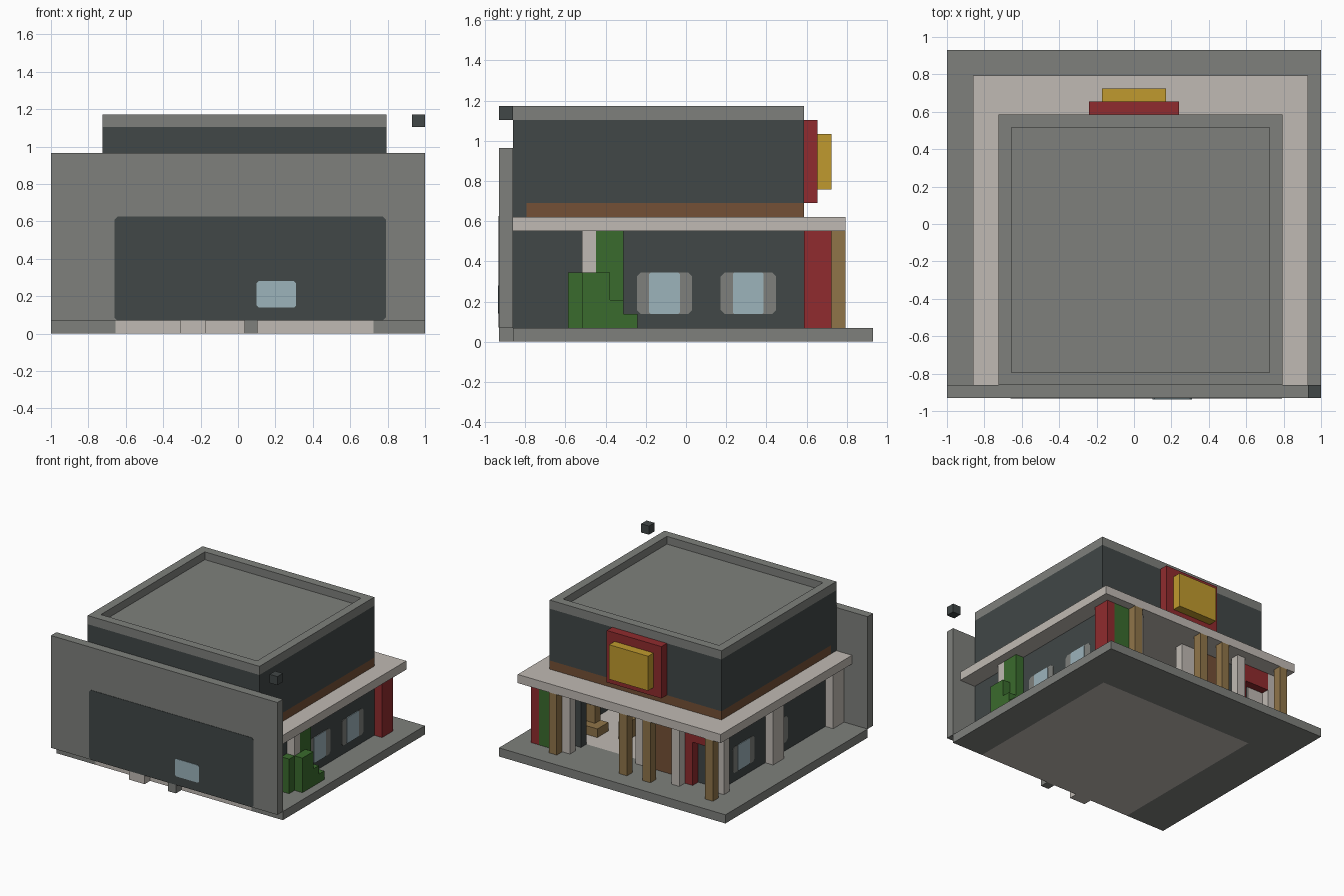
import bpy, bmesh
from mathutils import Vector

if "Cube" in bpy.data.objects:
    bpy.data.objects.remove(bpy.data.objects["Cube"])

U = 2 / 29                                   # one building block
ORIGIN = Vector((-1, -13.5 * U, 0))


def material(name, code):
    def linear(text):
        c = int(text, 16) / 255
        return c / 12.92 if c < 0.04045 else ((c + 0.055) / 1.055) ** 2.4
    color = [linear(code[i:i + 2]) for i in (0, 2, 4)] + [1]
    m = bpy.data.materials.new(name)
    m.use_nodes = True
    m.diffuse_color = color
    m.node_tree.nodes["Principled BSDF"].inputs["Base Color"].default_value = color
    return m


grey = material("concrete grey", "7e807c")
dark = material("charcoal wall", "414747")
light = material("pale stone", "c0bab3")
red = material("deep red", "902b2e")
green = material("leaf green", "3a6b2d")
wood = material("post wood", "907549")
brown = material("dark brown", "745036")
yellow = material("golden yellow", "c09a2e")
blue = material("glass blue", "9cb3bb")


def finish(name, bm, mat):
    bmesh.ops.recalc_face_normals(bm, faces=bm.faces)
    mesh = bpy.data.meshes.new(name)
    bm.to_mesh(mesh)
    bm.free()
    mesh.materials.append(mat)
    obj = bpy.data.objects.new(name, mesh)
    bpy.context.collection.objects.link(obj)
    return obj


def box(name, mat, x, y, z):
    """Box between block coordinates, each axis given as (low, high)."""
    bm = bmesh.new()
    bmesh.ops.create_cube(bm, size=1)
    low, high = (Vector(p) for p in zip(x, y, z))
    for v in bm.verts:
        v.co = ORIGIN + U * ((low + high) / 2 + v.co * (high - low))
    return finish(name, bm, mat)


def plate(name, mat, along, height, place, cut):
    """Thin plate with clipped corners; place maps (along, height) to a point."""
    (a, b), (c, d) = along, height
    ring = [(a + cut, c), (b - cut, c), (b, c + cut), (b, d - cut),
            (b - cut, d), (a + cut, d), (a, d - cut), (a, c + cut)]
    bm = bmesh.new()
    front, back = ([bm.verts.new(place(s, t, e)) for s, t in ring] for e in (0, 1))
    bm.faces.new(front)
    bm.faces.new(back)
    for i in range(len(ring)):
        j = (i + 1) % len(ring)
        bm.faces.new((front[i], front[j], back[j], back[i]))
    return finish(name, bm, mat)


# Base slab around the pale indoor floor
box("base_right", grey, (0, 5), (1, 27), (0, 1))
box("base_left", grey, (25, 29), (1, 27), (0, 1))
box("base_back", grey, (5, 25), (21, 27), (0, 1))
box("indoor_floor", light, (5, 25), (1, 21), (0, 1))

# Tall front wall and the small blocks below it
box("front_wall", grey, (0, 29), (0, 1), (1, 14))
box("front_step", light, (10, 12), (0, 1), (0, 1))
box("front_stub", grey, (15, 16), (0, 1), (0, 1))
box("corner_block", dark, (28, 29), (0, 1), (16, 17))


def on_front(depth):
    return lambda s, t, e: (s, ORIGIN.y - e * depth, t)


plate("front_panel", dark, (-0.66, 0.79), (0.07, 0.625), on_front(0.003), 0.015)
plate("front_window", blue, (0.1, 0.31), (0.14, 0.28), on_front(0.006), 0.01)

# Ground floor walls
box("right_wall", dark, (4, 5), (1, 22), (1, 8))
box("left_wall", dark, (25, 26), (1, 22), (1, 8))
box("back_wall_left", dark, (22, 25), (21, 22), (1, 8))
box("back_wall_right", dark, (5, 9), (21, 22), (1, 8))
box("back_door", brown, (9, 13), (21, 22), (1, 8))
box("back_door_jamb", light, (13, 15), (21, 22), (1, 8))

# Side windows, the same on both sides
for side, wall, out in (("left", 26, 1), ("right", 4, -1)):
    face = -1 + wall * U
    for n, mid in enumerate((-0.107, 0.31)):
        for part, mat, half, depth, cut in (("frame", grey, 0.138, 0.003, 0.02),
                                            ("glass", blue, 0.077, 0.006, 0.008)):
            plate(f"{side}_window_{part}_{n}", mat, (mid - half, mid + half),
                  (2 * U, 5 * U),
                  lambda s, t, e: (face + out * e * depth, s, t), cut)

# Canopy and upper storey
box("canopy", light, (2, 28), (1, 25), (8, 9))
box("band_end", dark, (4, 26), (1, 2), (9, 10))
box("brown_band", brown, (4, 26), (2, 22), (9, 10))
box("upper_storey", dark, (4, 26), (1, 22), (10, 16))
box("roof_deck", grey, (5, 25), (2, 21), (16, 16.1))
box("parapet_front", grey, (4, 26), (1, 2), (16, 17))
box("parapet_back", grey, (4, 26), (21, 22), (16, 17))
box("parapet_right", grey, (4, 5), (2, 21), (16, 17))
box("parapet_left", grey, (25, 26), (2, 21), (16, 17))

# Plain sign board with a raised block
box("sign_board", red, (11, 18), (22, 23), (10, 16))
box("sign_block", yellow, (12, 17), (23, 24), (11, 15))

# Wooden posts along the back
for x in (3, 11, 14, 23):
    box(f"wood_post_{x}", wood, (x, x + 1), (24, 25), (1, 8))

# Pale columns under the canopy
for n, (x, y, deep) in enumerate(((8, 23, 1), (22, 23, 1), (3, 22, 1),
                                  (3, 12, 2), (3, 1, 2), (26, 6, 1))):
    box(f"pale_column_{n}", light, (x, x + 1), (y, y + deep), (1, 8))

# Coloured panels at the back corners
box("red_corner", red, (26, 27), (22, 24), (1, 8))
box("green_panel", green, (24, 26), (22, 24), (1, 8))
box("red_frame_side", red, (7, 8), (22, 23), (1, 8))
box("red_frame_top", red, (4, 7), (22, 23), (6, 8))
box("red_frame_sill", light, (4, 6), (22, 22.1), (1, 6))

# Hedge on the left side
for n, (x, y, top) in enumerate((((26, 27), (5, 6), 5), ((27, 28), (6, 8), 5),
                                 ((26, 27), (7, 9), 8), ((27, 28), (8, 9), 3),
                                 ((27, 28), (9, 10), 2))):
    box(f"hedge_{n}", green, x, y, (1, top))

# Indoor furniture
box("bench_seat", wood, (22, 25), (17, 19), (1, 2))
box("bench_back", wood, (23, 25), (17, 18), (2, 4))
box("table", wood, (19, 20), (16, 18), (1, 3))
